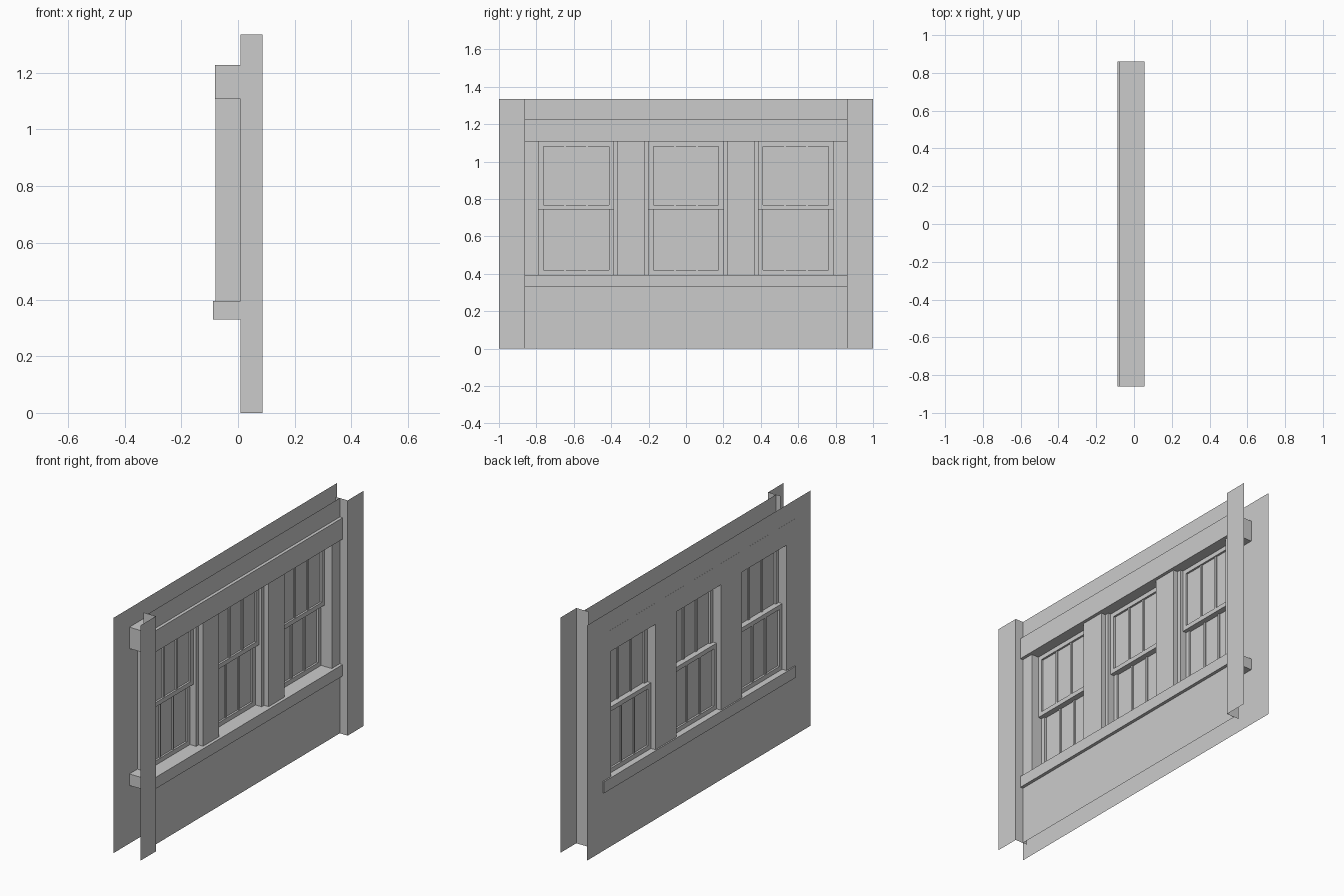
import bpy

if "Cube" in bpy.data.objects:
    bpy.data.objects.remove(bpy.data.objects["Cube"])

H, HALF, INNER = 1.335, 1.0, 0.86           # wall height, half length, half recessed length
Z0, Z1 = 0.395, 1.107                       # window opening bottom and top
X_BACK, X_STEP, X_FRONT, X_PIL = -0.08, 0.009, 0.037, 0.0865
# front openings and the slightly narrower back openings, along y
FRONT = [(-0.788, -0.366), (-0.222, 0.222), (0.366, 0.788)]
BACK = [(-0.788, -0.388), (-0.2, 0.2), (0.388, 0.788)]


def mesh_object(name, verts, faces):
    me = bpy.data.meshes.new(name)
    me.from_pydata(verts, [], faces)
    me.update()
    ob = bpy.data.objects.new(name, me)
    bpy.context.collection.objects.link(ob)
    return ob


def quads(name, rects):
    """Each rect is (x0, x1, y0, y1, z0, z1) with one flat axis."""
    verts, faces = [], []
    for x0, x1, y0, y1, z0, z1 in rects:
        n = len(verts)
        if y0 == y1:
            verts += [(x0, y0, z0), (x1, y0, z0), (x1, y0, z1), (x0, y0, z1)]
        else:
            verts += [(x0, y0, z0), (x1, y1, z0), (x1, y1, z1), (x0, y0, z1)]
        faces.append(range(n, n + 4))
    return mesh_object(name, verts, faces)


def boxes(name, dims):
    verts, faces = [], []
    for x0, x1, y0, y1, z0, z1 in dims:
        n = len(verts)
        verts += [(x, y, z) for x in (x0, x1) for y in (y0, y1) for z in (z0, z1)]
        faces += [[n + i for i in f] for f in
                  [(0, 1, 3, 2), (4, 6, 7, 5), (0, 4, 5, 1), (2, 3, 7, 6), (0, 2, 6, 4), (1, 5, 7, 3)]]
    return mesh_object(name, verts, faces)


def wall_sheet(name, x, half, openings):
    rects = [(x, x, -half, half, 0, Z0), (x, x, -half, half, Z1, H)]
    edges = [-half] + [e for o in openings for e in o] + [half]
    for a, b in zip(edges[::2], edges[1::2]):
        rects.append((x, x, a, b, Z0, Z1))
    return quads(name, rects)


# thin outer and inner wall skins
wall_sheet("front_wall", X_FRONT, INNER, FRONT)
wall_sheet("back_wall", X_BACK, HALF, BACK)

# corner pilasters: a face strip and its return
for s, side in ((-1, "left"), (1, "right")):
    a, b = sorted((s * INNER, s * HALF))
    quads("pilaster_" + side, [(X_PIL, X_PIL, a, b, 0, H),
                               (X_STEP, X_PIL, s * INNER, s * INNER, 0, H)])

# lintel and sill run across all windows
boxes("lintel", [(X_BACK - 0.0005, 0.055, -INNER, INNER, Z1, 1.228)])
boxes("sill", [(-0.0875, 0.055, -INNER, INNER, 0.33, Z0)])


def sash(name, y0, y1, z0, z1, x0, x1):
    st, rail, mun = 0.025, 0.025, 0.012
    d = [(x0, x1, y0, y0 + st, z0, z1), (x0, x1, y1 - st, y1, z0, z1),
         (x0, x1, y0 + st, y1 - st, z0, z0 + rail),
         (x0, x1, y0 + st, y1 - st, z1 - rail, z1)]
    xm = (x0 + x1) / 2
    for k in (1, 2):                        # two muntins make three panes
        y = y0 + st + (y1 - y0 - 2 * st) * k / 3
        d.append((xm - 0.007, xm + 0.007, y - mun / 2, y + mun / 2, z0 + rail, z1 - rail))
    boxes(name + "_frame", d)
    quads(name + "_glass", [(xm, xm, y0 + st, y1 - st, z0 + rail, z1 - rail)])


for i, ((f0, f1), (b0, b1)) in enumerate(zip(FRONT, BACK)):
    # stepped jambs
    rects = []
    for f, b in ((f0, b0), (f1, b1)):
        rects += [(X_BACK, X_STEP, b, b, Z0, Z1), (X_STEP, X_FRONT, f, f, Z0, Z1)]
        if f != b:
            rects.append((X_STEP, X_STEP, min(f, b), max(f, b), Z0, Z1))
    quads(f"jambs_{i}", rects)
    # upper sash sits in front, lower sash behind
    sash(f"upper_sash_{i}", b0, b1, 0.743, Z1, -0.03, -0.008)
    sash(f"lower_sash_{i}", b0, b1, Z0, 0.768, -0.052, -0.03)
